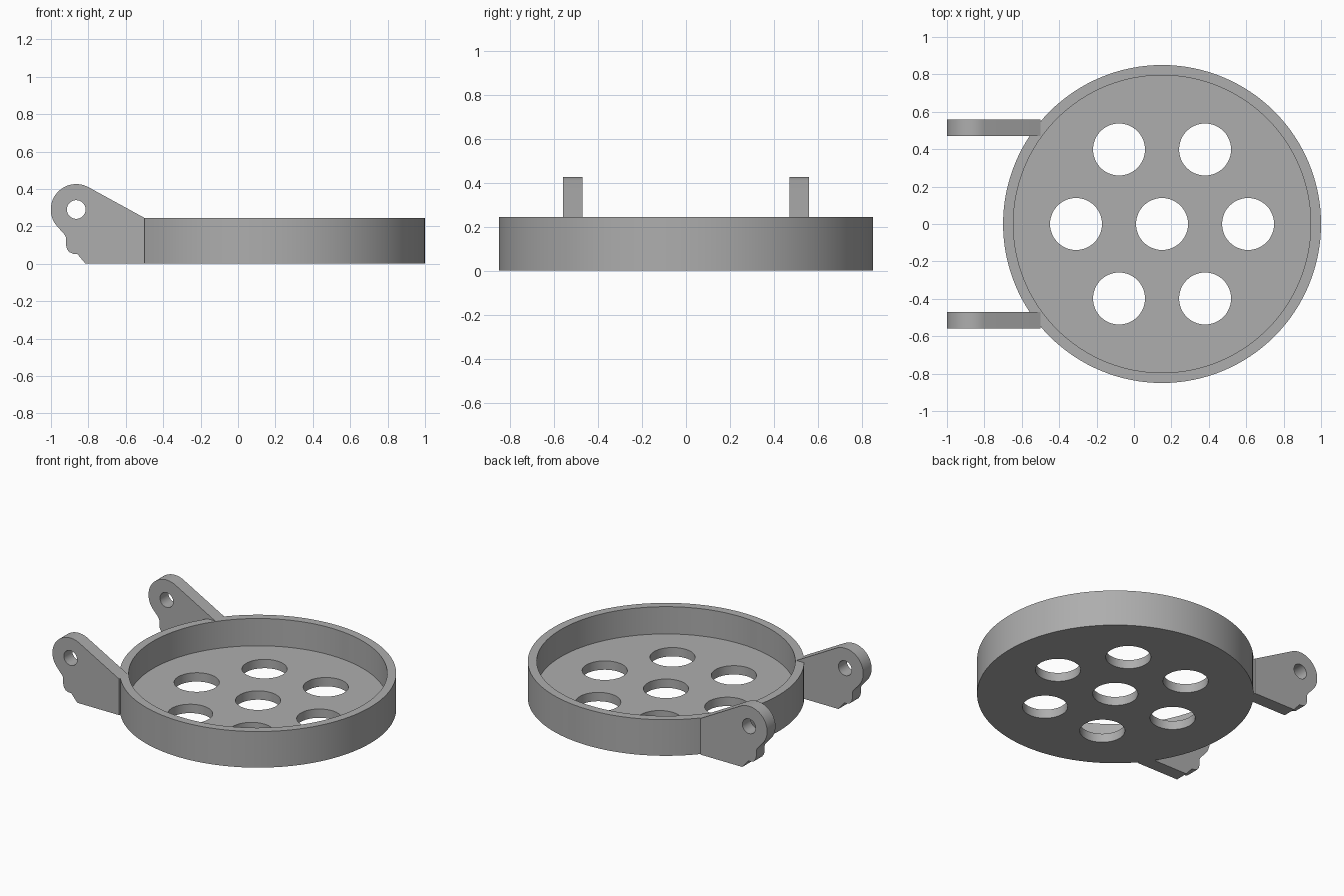
import bpy, bmesh, math
from mathutils import Vector

if "Cube" in bpy.data.objects:
    bpy.data.objects.remove(bpy.data.objects["Cube"])

grey = bpy.data.materials.new("plain grey")
grey.diffuse_color = (0.42, 0.42, 0.42, 1)
grey.use_nodes = True
grey.node_tree.nodes["Principled BSDF"].inputs["Base Color"].default_value = grey.diffuse_color

CX, R_OUT, R_IN, HEIGHT, FLOOR = 0.15, 0.85, 0.795, 0.245, 0.06


def make_object(name, bm):
    bmesh.ops.recalc_face_normals(bm, faces=bm.faces)
    mesh = bpy.data.meshes.new(name)
    bm.to_mesh(mesh)
    bm.free()
    mesh.materials.append(grey)
    ob = bpy.data.objects.new(name, mesh)
    bpy.context.collection.objects.link(ob)
    return ob


def select(ob):
    bpy.ops.object.select_all(action='DESELECT')
    ob.select_set(True)
    bpy.context.view_layer.objects.active = ob


def cylinder(name, radius, depth, loc, segments):
    bpy.ops.mesh.primitive_cylinder_add(vertices=segments, radius=radius, depth=depth, location=loc)
    ob = bpy.context.object
    ob.name = name
    ob.data.materials.append(grey)
    return ob


def cut(target, cutter):
    cutter.hide_render = True
    select(target)
    mod = target.modifiers.new("cut", 'BOOLEAN')
    mod.operation = 'DIFFERENCE'
    mod.solver = 'EXACT'
    mod.object = cutter
    bpy.ops.object.modifier_apply(modifier=mod.name)
    bpy.data.objects.remove(cutter)


def smooth(ob):
    select(ob)
    bpy.ops.object.shade_smooth_by_angle(angle=math.radians(30))


# Round tray: solid disc, hollowed, then drilled with seven drain holes
tray = cylinder("tray", R_OUT, HEIGHT, (CX, 0, HEIGHT / 2), 128)
cut(tray, cylinder("hollow_cutter", R_IN, 0.6, (CX, 0, FLOOR + 0.3), 128))
centres = [(CX, 0)] + [(CX + 0.46 * math.cos(i * math.pi / 3), 0.46 * math.sin(i * math.pi / 3))
                       for i in range(6)]
for x, y in centres:
    cut(tray, cylinder("hole_cutter", 0.139, 0.5, (x, y, 0), 48))
smooth(tray)

# Hinge lug outline in x-z: rounded eye, stepped underside, straight base
EYE, EYE_R = (-0.865, 0.29), 0.136
outline = [(-0.5, 0), (-0.5, 0.245)]
for i in range(25):
    a = math.radians(61 + (217 - 61) * i / 24)
    outline.append((EYE[0] + EYE_R * math.cos(a), EYE[1] + EYE_R * math.sin(a)))
outline += [(-0.925, 0.153), (-0.92, 0.14), (-0.92, 0.1), (-0.914, 0.078),
            (-0.902, 0.062), (-0.88, 0.053), (-0.86, 0.053), (-0.815, 0)]

# Two mirrored hinge lugs, each with a pin hole
for side, name in ((-1, "front_hinge_lug"), (1, "back_hinge_lug")):
    bm = bmesh.new()
    face = bm.faces.new([bm.verts.new((x, side * 0.47, z)) for x, z in outline])
    ext = bmesh.ops.extrude_face_region(bm, geom=[face])
    verts = [v for v in ext["geom"] if isinstance(v, bmesh.types.BMVert)]
    bmesh.ops.translate(bm, verts=verts, vec=Vector((0, side * 0.09, 0)))
    lug = make_object(name, bm)
    pin = cylinder("pin_cutter", 0.05, 0.4, (EYE[0], side * 0.515, EYE[1]), 32)
    pin.rotation_euler.x = math.pi / 2
    bpy.context.view_layer.update()
    cut(lug, pin)
    smooth(lug)
